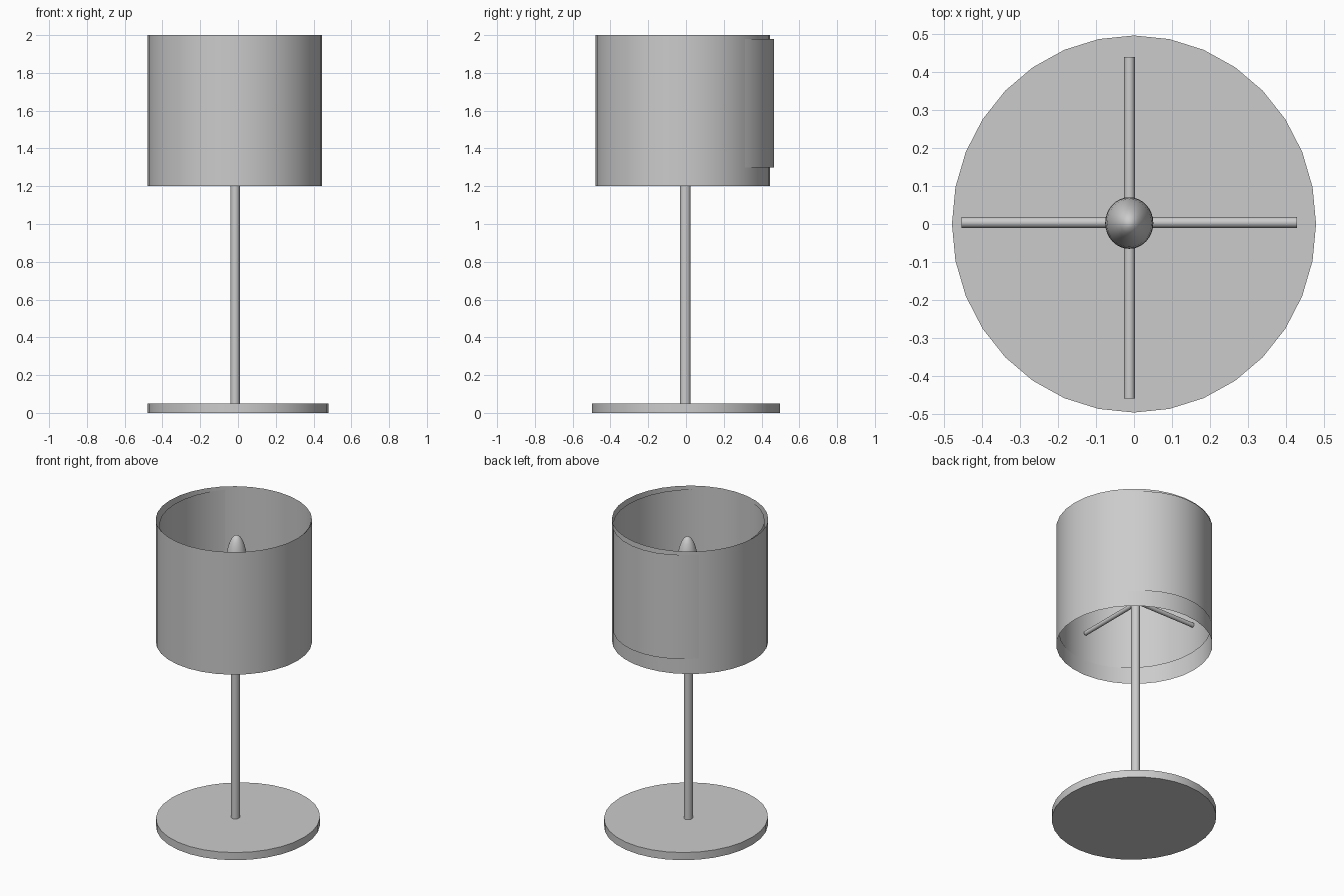
import bpy
from math import pi, radians

if "Cube" in bpy.data.objects:
    bpy.data.objects.remove(bpy.data.objects["Cube"])


def smooth(obj):
    bpy.ops.object.select_all(action='DESELECT')
    obj.select_set(True)
    bpy.context.view_layer.objects.active = obj
    bpy.ops.object.transform_apply(location=False, rotation=True, scale=True)
    bpy.ops.object.shade_smooth_by_angle(angle=radians(35))


def tube(name, center, rx, ry, length, sides=32, fill='NGON', rot=(0, 0, 0)):
    bpy.ops.mesh.primitive_cylinder_add(vertices=sides, radius=1, depth=1,
                                        end_fill_type=fill, location=center, rotation=rot)
    obj = bpy.context.object
    obj.name = name
    obj.scale = (rx, ry, length)
    smooth(obj)
    return obj


# round foot and slim upright
tube("base", (0, 0, 0.025), 0.48, 0.497, 0.05)
tube("pole", (-0.015, -0.004, 0.77), 0.025, 0.0275, 1.45)

# open thin shade with a slightly oval inner liner
tube("shade", (-0.0175, -0.0175, 1.6), 0.4625, 0.4625, 0.8, 32, 'NOTHING')
tube("shade_liner", (-0.0145, -0.0075, 1.64), 0.4375, 0.4725, 0.68, 32, 'NOTHING')

# crossed bars holding the shade
tube("shade_bar_x", (-0.0125, 0.004, 1.485), 0.014, 0.014, 0.885, 16, rot=(0, pi / 2, 0))
tube("shade_bar_y", (-0.012, -0.01, 1.472), 0.014, 0.014, 0.90, 16, rot=(pi / 2, 0, 0))

# long bulb on top of the pole
bpy.ops.mesh.primitive_uv_sphere_add(segments=32, ring_count=16, radius=1,
                                     location=(-0.0125, 0.0025, 1.68))
bulb = bpy.context.object
bulb.name = "bulb"
bulb.scale = (0.0635, 0.068, 0.21)
smooth(bulb)
